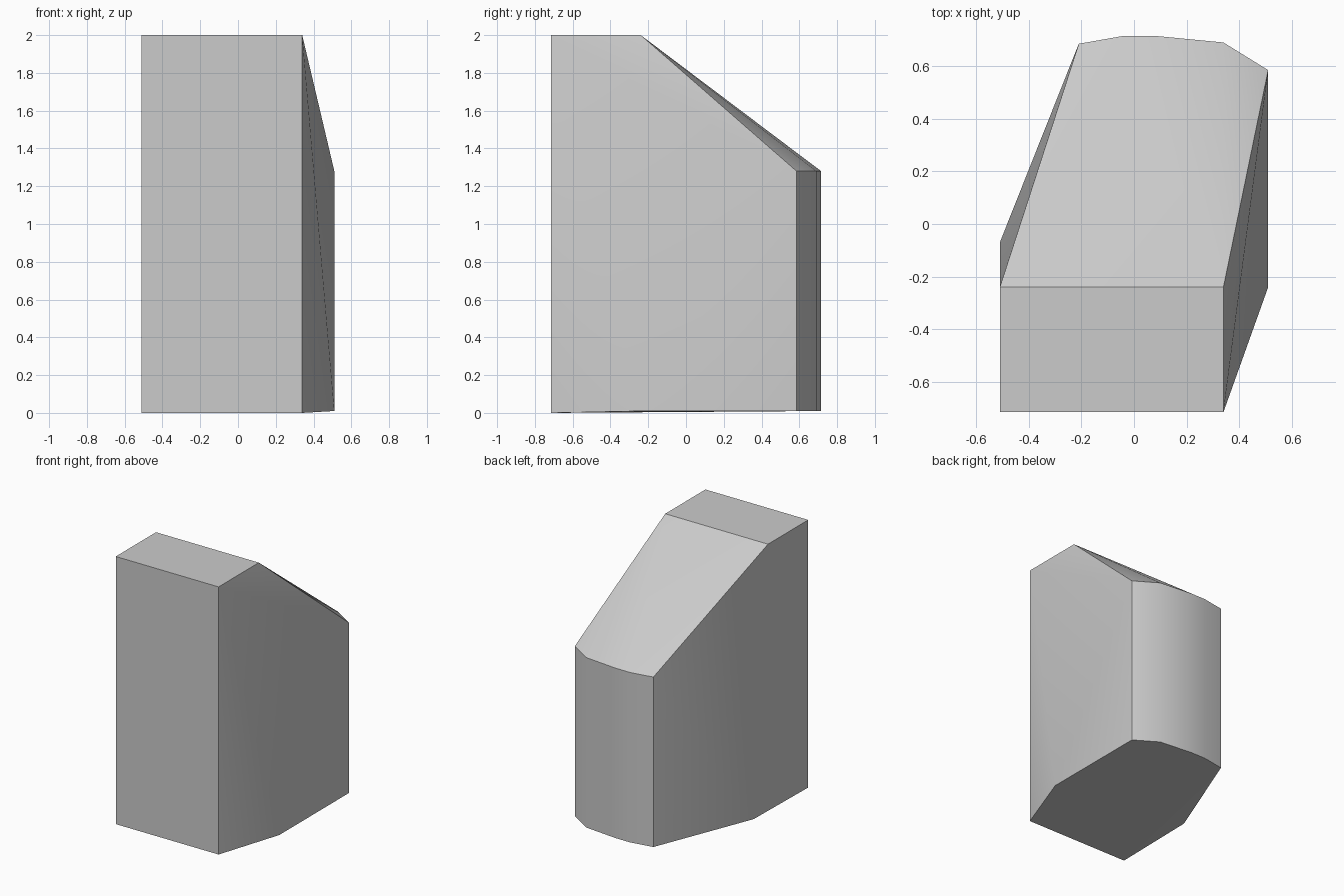
import bpy
import bmesh
import math

cube = bpy.data.objects.get("Cube")
if cube:
    bpy.data.objects.remove(cube, do_unlink=True)

# Plain grey surface
grey = bpy.data.materials.new("plain grey")
grey.use_nodes = True
colour = (0.6, 0.6, 0.6, 1)
grey.diffuse_color = colour
grey.node_tree.nodes["Principled BSDF"].inputs["Base Color"].default_value = colour

# Key heights: base, rear shoulder, flat top
BASE, SHOULDER, TOP = 0.01, 1.28, 2.0

# Plan outlines of the straight front, the widening flanks and the bowed back
front = [(-0.51, -0.715), (0.34, -0.715)]
ridge = [(-0.51, -0.24), (0.34, -0.24)]
flanks = [(0.51, -0.24), (-0.51, -0.07)]
back = [(0.51, 0.585), (0.34, 0.69), (0.08, 0.715), (-0.04, 0.715), (-0.21, 0.685)]


def add_points(bm, outline, *heights):
    for z in heights:
        for x, y in outline:
            bm.verts.new((x, y, z))


# Solid block: the flat top slopes down to the bowed back
bm = bmesh.new()
add_points(bm, front, 0, TOP)
add_points(bm, ridge, TOP)
add_points(bm, flanks, BASE)
add_points(bm, back, BASE, SHOULDER)
bmesh.ops.convex_hull(bm, input=bm.verts[:])
bmesh.ops.dissolve_limit(bm, angle_limit=math.radians(0.5),
                         verts=bm.verts[:], edges=bm.edges[:])
bmesh.ops.recalc_face_normals(bm, faces=bm.faces[:])

mesh = bpy.data.meshes.new("sloped_block")
bm.to_mesh(mesh)
bm.free()
mesh.materials.append(grey)
block = bpy.data.objects.new("sloped_block", mesh)
bpy.context.collection.objects.link(block)

# Soft shading over the gentle bends, crisp corners elsewhere
bpy.ops.object.select_all(action="DESELECT")
block.select_set(True)
bpy.context.view_layer.objects.active = block
bpy.ops.object.shade_smooth_by_angle(angle=math.radians(32))
